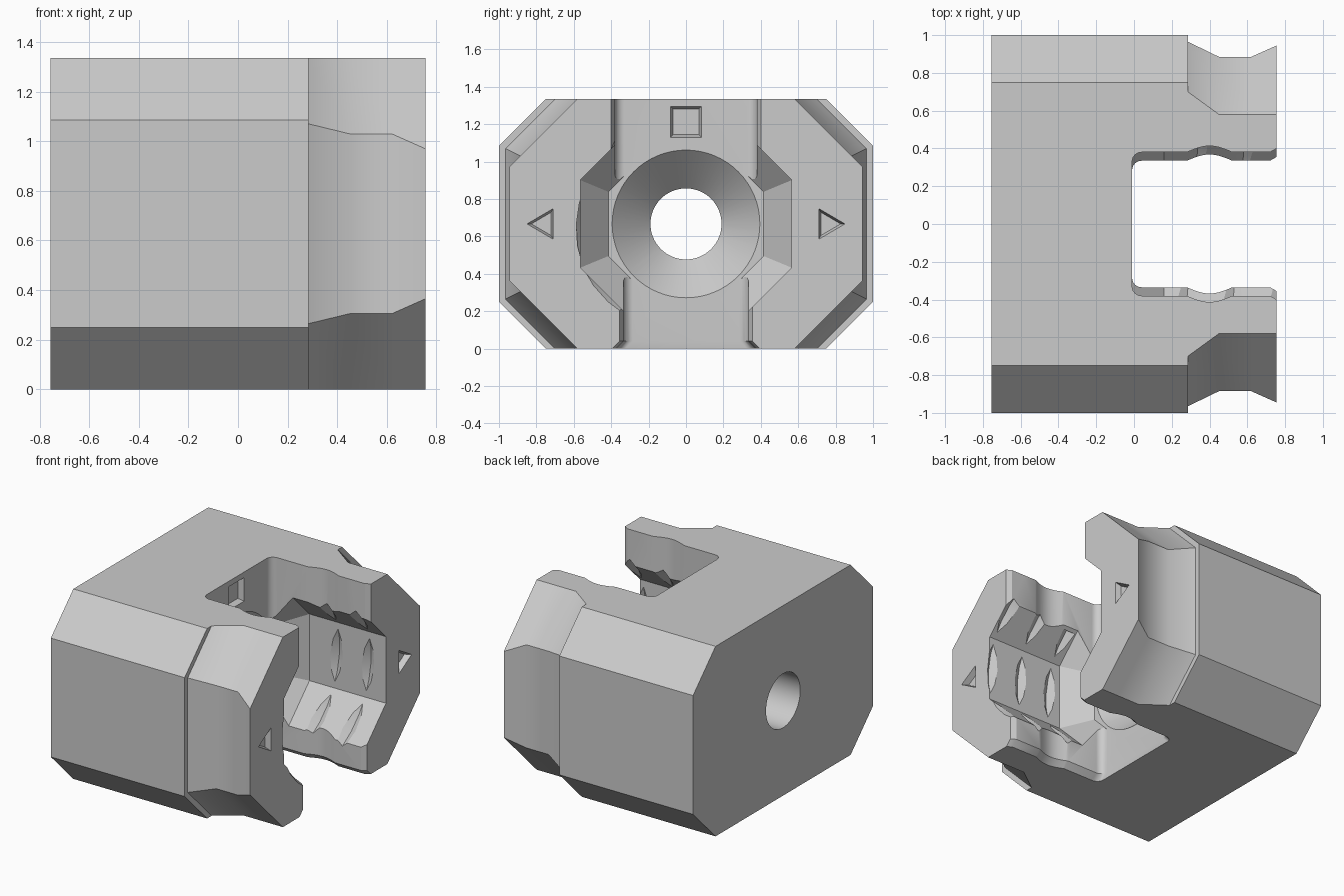
import bpy, bmesh, math
from math import sin, cos, pi

cube = bpy.data.objects.get("Cube")
if cube:
    bpy.data.objects.remove(cube, do_unlink=True)

MID = 0.667      # height of the bore axis
TOP = 1.335
END = 0.755
WALL = -0.01     # back wall of the slot

grey = bpy.data.materials.new("plain grey")
grey.use_nodes = True
color = (0.6, 0.6, 0.6, 1)
grey.diffuse_color = color
grey.node_tree.nodes["Principled BSDF"].inputs["Base Color"].default_value = color


def loft(name, rings):
    """Closed solid through a list of equal-length rings."""
    bm = bmesh.new()
    loops = [[bm.verts.new(p) for p in ring] for ring in rings]
    n = len(loops[0])
    for a, b in zip(loops, loops[1:]):
        for i in range(n):
            j = (i + 1) % n
            bm.faces.new((a[i], a[j], b[j], b[i]))
    bm.faces.new(loops[0][::-1])
    bm.faces.new(loops[-1])
    bmesh.ops.recalc_face_normals(bm, faces=bm.faces)
    mesh = bpy.data.meshes.new(name)
    bm.to_mesh(mesh)
    bm.free()
    mesh.materials.append(grey)
    obj = bpy.data.objects.new(name, mesh)
    bpy.context.collection.objects.link(obj)
    return obj


def body_ring(x, side, flat):
    """Octagon with 45 degree corners: half width and half flat top."""
    c = side - flat
    half = [(side, c), (side, TOP - c), (flat, TOP)]
    pts = [(flat, 0)] + half
    pts += [(-y, z) for y, z in reversed(pts)]
    return [(x, y, z) for y, z in pts]


def polygon_ring(x, r, n, turn=0.0):
    return [(x, r * cos(2 * pi * i / n + turn), MID + r * sin(2 * pi * i / n + turn))
            for i in range(n)]


def octagon(x, apothem):
    return polygon_ring(x, apothem / cos(pi / 8), 8, pi / 8)


def slot_ring(z, w):
    """Plan outline of the slot: round inner corners, a hollow in each wall, flared mouth."""
    r = 0.05
    side = [(WALL + r - r * cos(t * pi / 12), w - r + r * sin(t * pi / 12)) for t in range(7)]
    side += [(0.4 + 0.12 * t / 8, w + 0.033 * cos(t * pi / 16)) for t in range(-8, 9)]
    side += [(0.72, w), (END, w + 0.02), (0.9, w + 0.02)]
    outline = side + [(x, -y) for x, y in reversed(side)]
    return [(x, y, z) for x, y in outline]


def recess(name, x, pts, depth, shrink):
    """Shallow mark with sloping sides, sunk towards -x."""
    cy = sum(p[0] for p in pts) / len(pts)
    cz = sum(p[1] for p in pts) / len(pts)

    def ring(px, s):
        return [(px, cy + (y - cy) * s, cz + (z - cz) * s) for y, z in pts]
    return loft(name, [ring(x + 0.02, 1), ring(x, 1), ring(x - depth, shrink)])


# Main block with a waisted jaw end
block = loft("clamp_body", [
    body_ring(-END, 1.0, 0.75), body_ring(0.285, 1.0, 0.75),
    body_ring(0.285, 0.965, 0.70), body_ring(0.45, 0.885, 0.58),
    body_ring(0.62, 0.885, 0.58), body_ring(END, 0.945, 0.58)])

# Slot, wider above the axis, with a bevelled lower edge
cutters = [
    loft("upper_slot", [slot_ring(MID, 0.38), slot_ring(TOP + 0.1, 0.38)]),
    loft("lower_slot", [slot_ring(-0.04, 0.415), slot_ring(0.04, 0.335),
                        slot_ring(MID + 0.05, 0.335)]),
    # Octagonal bore with tapered floor
    loft("bore", [octagon(WALL, 0.415), octagon(0.16, 0.565), octagon(0.9, 0.565)]),
    # Countersunk through hole
    loft("through_hole", [polygon_ring(0, 0.405, 64), polygon_ring(-0.215, 0.19, 64),
                          polygon_ring(-0.9, 0.19, 64)]),
]

# Helical groove that only bites the flats of the bore
PITCH = 0.245
rings = []
for i in range(-20, 70):
    a = 2 * pi * i / 32
    x = 0.37 + PITCH * i / 32
    rings.append([(x + dx, r * cos(a), MID + r * sin(a))
                  for dx, r in ((-0.1, 0.53), (0, 0.598), (0.1, 0.53))])
cutters.append(loft("thread_groove", rings))

# Marks: an arrow on each jaw and a square on the slot wall
for s in (-1, 1):
    cutters.append(recess("arrow_mark", END,
                          [(s * 0.71, MID - 0.082), (s * 0.85, MID), (s * 0.71, MID + 0.082)],
                          0.04, 0.75))
cutters.append(recess("square_mark", WALL,
                      [(-0.083, 1.13), (0.083, 1.13), (0.083, 1.296), (-0.083, 1.296)],
                      0.04, 0.83))

bpy.context.view_layer.objects.active = block
for cutter in cutters:
    cutter.hide_render = True
    mod = block.modifiers.new(cutter.name, "BOOLEAN")
    mod.operation = "DIFFERENCE"
    mod.solver = "EXACT"
    mod.object = cutter
    bpy.ops.object.modifier_apply(modifier=mod.name)
    bpy.data.objects.remove(cutter, do_unlink=True)

bpy.ops.object.select_all(action="DESELECT")
block.select_set(True)
bpy.ops.object.shade_smooth_by_angle(angle=math.radians(28))
